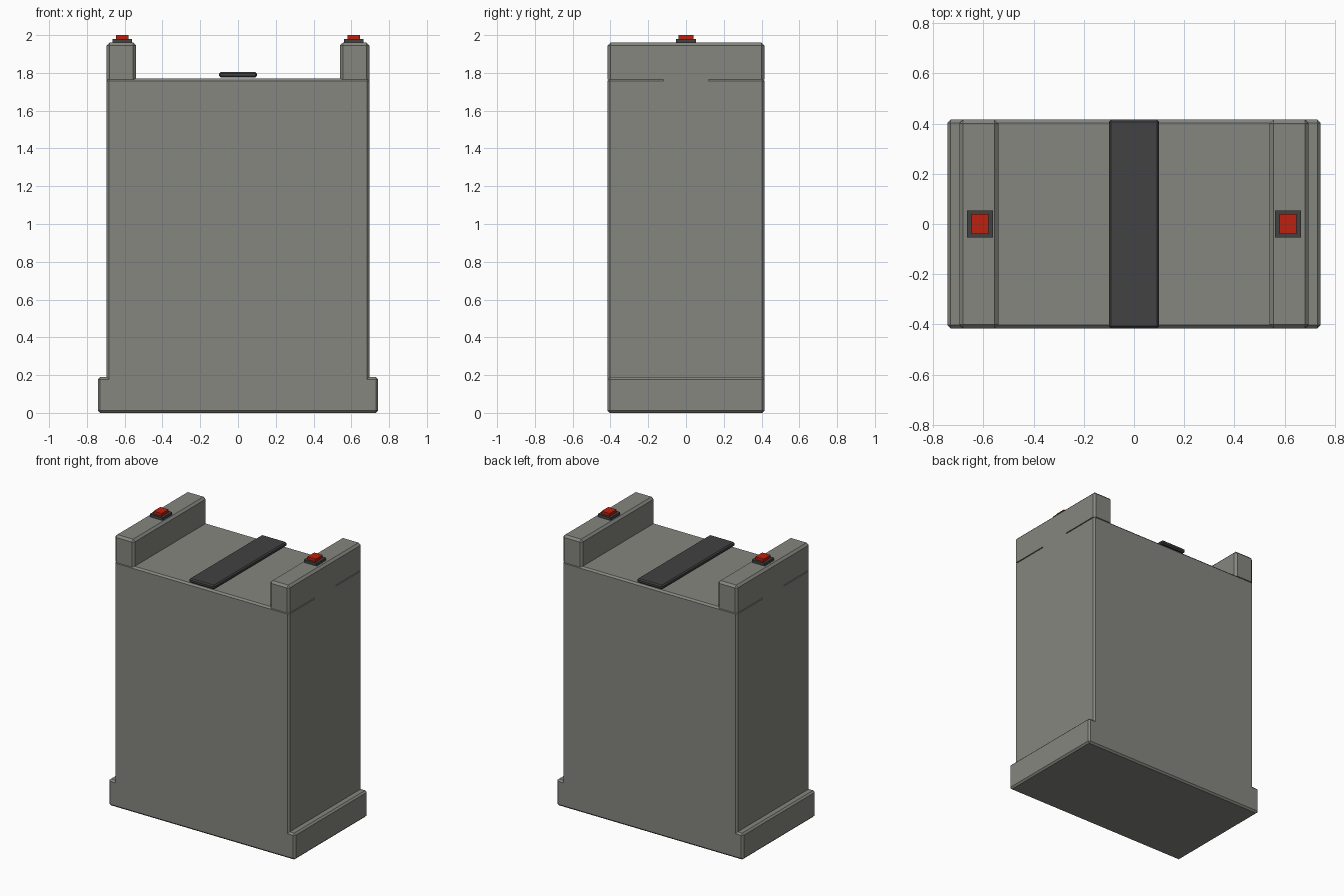
import bpy
import bmesh

cube = bpy.data.objects.get("Cube")
if cube:
    bpy.data.objects.remove(cube, do_unlink=True)


def material(name, colour):
    mat = bpy.data.materials.new(name)
    mat.use_nodes = True
    mat.diffuse_color = (*colour, 1)
    mat.node_tree.nodes["Principled BSDF"].inputs["Base Color"].default_value = (*colour, 1)
    return mat


GREY = material("warm grey casing", (0.24, 0.24, 0.215))
DARK = material("dark grey plastic", (0.054, 0.054, 0.054))
RED = material("red button", (0.5, 0.015, 0.005))

DEPTH = 0.415  # half depth shared by the casing, rails and strap


def extrude_profile(name, outline, half_depth, mat, bevel=0.0, keep_bottom=False):
    """Extrude an x-z outline along y and chamfer its convex edges."""
    bm = bmesh.new()
    face = bm.faces.new([bm.verts.new((x, -half_depth, z)) for x, z in outline])
    new = bmesh.ops.extrude_face_region(bm, geom=[face])["geom"]
    verts = [g for g in new if isinstance(g, bmesh.types.BMVert)]
    bmesh.ops.translate(bm, verts=verts, vec=(0, 2 * half_depth, 0))
    bmesh.ops.recalc_face_normals(bm, faces=bm.faces)
    if bevel:
        low = min(z for x, z in outline) + 0.001
        edges = [e for e in bm.edges if e.is_convex and e.calc_face_angle() > 0.1
                 and not (keep_bottom and all(v.co.z < low for v in e.verts))]
        bmesh.ops.bevel(bm, geom=edges, offset=bevel, segments=1, affect='EDGES')
    mesh = bpy.data.meshes.new(name)
    bm.to_mesh(mesh)
    bm.free()
    mesh.materials.append(mat)
    obj = bpy.data.objects.new(name, mesh)
    bpy.context.collection.objects.link(obj)
    return obj


def block(name, x0, x1, z0, z1, half_depth, mat, **options):
    outline = [(x0, z0), (x1, z0), (x1, z1), (x0, z1)]
    return extrude_profile(name, outline, half_depth, mat, **options)


# Casing with a mounting foot along each side
half = [(0.742, 0), (0.742, 0.19), (0.695, 0.19), (0.695, 1.77)]
casing = half + [(-x, z) for x, z in reversed(half)]
extrude_profile("casing", casing, DEPTH, GREY, bevel=0.012)

# Carrying strap lying across the lid
block("strap", -0.1, 0.1, 1.775, 1.805, DEPTH, DARK, bevel=0.008)

# Raised side rails, each with a terminal
for side, s in (("left", 1), ("right", -1)):
    def span(a, b):
        return sorted((s * a, s * b))

    block(side + "_rail", *span(0.54, 0.695), 1.765, 1.96, DEPTH, GREY,
          bevel=0.015, keep_bottom=True)
    # Web closing the middle of the seam under the rail
    block(side + "_seam_web", *span(0.6, 0.695), 1.75, 1.78, 0.12, GREY)
    block(side + "_terminal_base", *span(0.562, 0.664), 1.955, 1.98, 0.054, DARK)
    block(side + "_terminal_button", *span(0.58, 0.646), 1.975, 2.0, 0.039, RED)
